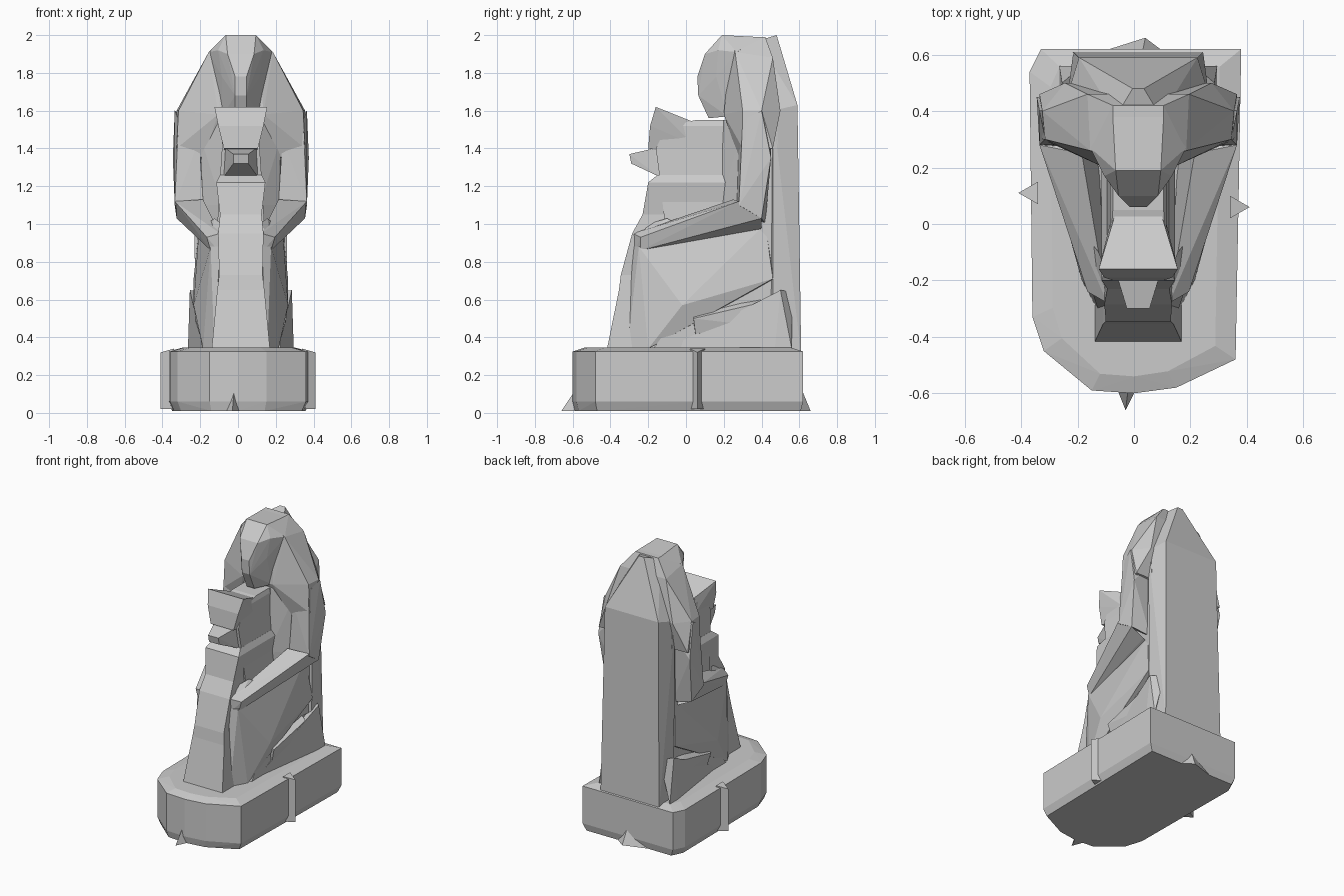
import bpy
import bmesh

default_cube = bpy.data.objects.get("Cube")
if default_cube:
    bpy.data.objects.remove(default_cube, do_unlink=True)

# One plain stone colour
stone = bpy.data.materials.new("grey stone")
stone.use_nodes = True
stone_colour = (.6, .6, .6, 1)
stone.diffuse_color = stone_colour
stone.node_tree.nodes["Principled BSDF"].inputs["Base Color"].default_value = stone_colour

AXIS = .015  # the carving leans slightly to its left


def finish(name, mesh_builder):
    """Turn a bmesh into a flat shaded stone object."""
    bmesh.ops.recalc_face_normals(mesh_builder, faces=mesh_builder.faces)
    mesh = bpy.data.meshes.new(name)
    mesh_builder.to_mesh(mesh)
    mesh_builder.free()
    mesh.materials.append(stone)
    part = bpy.data.objects.new(name, mesh)
    bpy.context.collection.objects.link(part)
    return part


def chiselled(name, points):
    """Faceted block: the convex hull of a few corner points."""
    builder = bmesh.new()
    vertices = [builder.verts.new(point) for point in points]
    result = bmesh.ops.convex_hull(builder, input=vertices)
    unused = {item for item in result["geom_interior"] + result["geom_unused"]
              if isinstance(item, bmesh.types.BMVert)}
    bmesh.ops.delete(builder, geom=list(unused), context="VERTS")
    return finish(name, builder)


def symmetric(name, points):
    """Block whose corners are repeated on both sides of the axis."""
    return chiselled(name, [(AXIS + side * x, y, z)
                            for x, y, z in points for side in (-1, 1)])


def pair(name, points):
    """A left and a right copy of the same block."""
    for label, side in (("left", 1), ("right", -1)):
        chiselled(label + "_" + name,
                  [(AXIS + side * x, y, z) for x, y, z in points])


def tower(name, rows):
    """Stack of rectangles, each given as height, front, back, half width."""
    builder = bmesh.new()
    rings = []
    for height, front, back, half in rows:
        corners = ((-half, front), (half, front), (half, back), (-half, back))
        rings.append([builder.verts.new((AXIS + x, y, height)) for x, y in corners])
    for lower, upper in zip(rings, rings[1:]):
        for index in range(len(lower)):
            following = (index + 1) % len(lower)
            builder.faces.new((lower[index], lower[following],
                               upper[following], upper[index]))
    builder.faces.new(rings[0])
    builder.faces.new(rings[-1])
    return finish(name, builder)


# Plinth with a blunt front and a worn lower edge
outline = [(-.33, .62), (-.37, .54), (-.36, -.33), (-.32, -.45), (-.15, -.59),
           (0, -.6), (.15, -.58), (.36, -.48), (.37, .05), (.38, .62)]
plinth_points = []
for x, y in outline:
    plinth_points += [(x, y, .06), (x, y, .325), (x * .94, y * .98, .01),
                      (x * .8, y * .9, .345)]
chiselled("plinth", plinth_points)

# Chips sticking out at the plinth edges
chiselled("front_chip", [(-.03, -.66, .01), (-.07, -.56, .01), (.02, -.56, .01),
                         (-.02, -.58, .13)])
chiselled("back_chip", [(.04, .66, .01), (-.15, .6, .01), (.12, .6, .01),
                        (.03, .61, .13)])
for label, side, y in (("left", 1, .06), ("right", -1, .11)):
    chiselled(label + "_chip",
              [(side * .41, y, height) for height in (.02, .32)]
              + [(side * .34, y + shift, height)
                 for shift in (-.04, .04) for height in (.02, .34)])

# Back pillar with a pointed top
symmetric("back_pillar", [(.23, .61, .3), (.24, .46, .3), (.21, .59, 1.63),
                          (.25, .46, 1.6), (.02, .48, 2), (.08, .38, 1.97)])

# Torso between the arms, sloping in towards the shrine
symmetric("torso", [(.2, .3, .6), (.23, .5, .6), (.2, .27, 1.1),
                    (.24, .5, 1.2), (.21, .28, 1.45), (.25, .48, 1.6),
                    (.1, .18, 1.1), (.1, .2, 1.55)])

# Sloping wig and shoulders
symmetric("shoulders", [(.09, .24, 1.99), (.09, .42, 1.99), (.17, .26, 1.91),
                        (.18, .46, 1.88), (.33, .3, 1.6), (.34, .4, 1.6),
                        (.26, .5, 1.6), (.12, .2, 1.58), (.34, .3, 1.4),
                        (.35, .46, 1.4), (.2, .28, 1.35)])

# Head narrowing to a long face and beard
symmetric("head", [(.08, .19, 2), (.09, .38, 1.99), (.12, .17, 1.92),
                   (.17, .27, 1.91), (.07, .1, 1.9), (.03, .06, 1.78),
                   (.03, .065, 1.68), (.1, .16, 1.78), (.1, .22, 1.57),
                   (.03, .12, 1.56)])

# Arms resting along the thighs
pair("upper_arm", [(.33, .3, 1.55), (.35, .4, 1.6), (.36, .45, 1.35),
                   (.22, .28, 1.45), (.22, .45, 1.5), (.35, .28, 1.1),
                   (.34, .4, 1.03), (.2, .27, 1.12), (.2, .42, 1)])
pair("forearm", [(.35, .28, 1.12), (.34, .4, 1.03), (.24, .4, .98),
                 (.2, .25, 1.13), (.15, .38, .95), (.18, -.24, .93),
                 (.11, -.28, .95), (.12, -.27, .86), (.16, -.24, .86)])
pair("hand", [(.18, -.05, 1), (.14, -.1, 1.03), (.1, -.2, 1),
              (.16, -.24, .93), (.1, -.27, .9)])

# Folded legs: thighs slope outward below the forearms, narrowing to the knees
pair("thigh", [(.16, -.25, .88), (.22, .42, 1), (.25, .46, .71),
               (.25, -.02, .57), (.2, -.2, .34), (.14, -.31, .34),
               (.11, -.28, .88), (.05, .45, .98), (.05, .45, .68),
               (.05, -.2, .34)])
pair("hip", [(.21, .5, .75), (.21, .5, .33), (.21, 0, .58), (.21, -.18, .33),
             (.05, .5, .75), (.05, .5, .33), (.05, -.18, .33)])
pair("shin", [(.24, .04, .5), (.25, .38, .58), (.24, .46, .45),
              (.22, .05, .42), (.1, .04, .58), (.1, .45, .65),
              (.1, .05, .36), (.1, .46, .36)])
pair("foot", [(.27, .5, .65), (.28, .47, .34), (.28, .56, .34), (.2, -.1, .34),
              (.18, .42, .34), (.2, .56, .64)])

# Shrine held in front: sloping support below, small shrine above
tower("shrine_support", [(.33, -.42, .1, .155), (.65, -.355, .1, .125),
                         (.73, -.345, .15, .115), (.95, -.285, .2, .12),
                         (1.05, -.23, .25, .11), (1.22, -.2, .27, .13),
                         (1.26, -.15, .27, .11)])
tower("shrine_body", [(.9, -.1, .3, .13), (1.25, -.14, .3, .11),
                      (1.4, -.16, .3, .1), (1.52, -.1, .3, .1),
                      (1.55, .05, .3, .09)])
symmetric("shrine_top", [(.14, -.16, 1.62), (.12, -.19, 1.52), (.09, -.2, 1.4),
                         (.08, -.1, 1.38), (.08, .04, 1.54), (.09, .04, 1.42)])

# Small carved boss on the shrine front
symmetric("shrine_boss", [(.04, -.3, 1.37), (.04, -.29, 1.32), (.08, -.17, 1.4),
                          (.09, -.14, 1.25), (.09, -.1, 1.38)])
